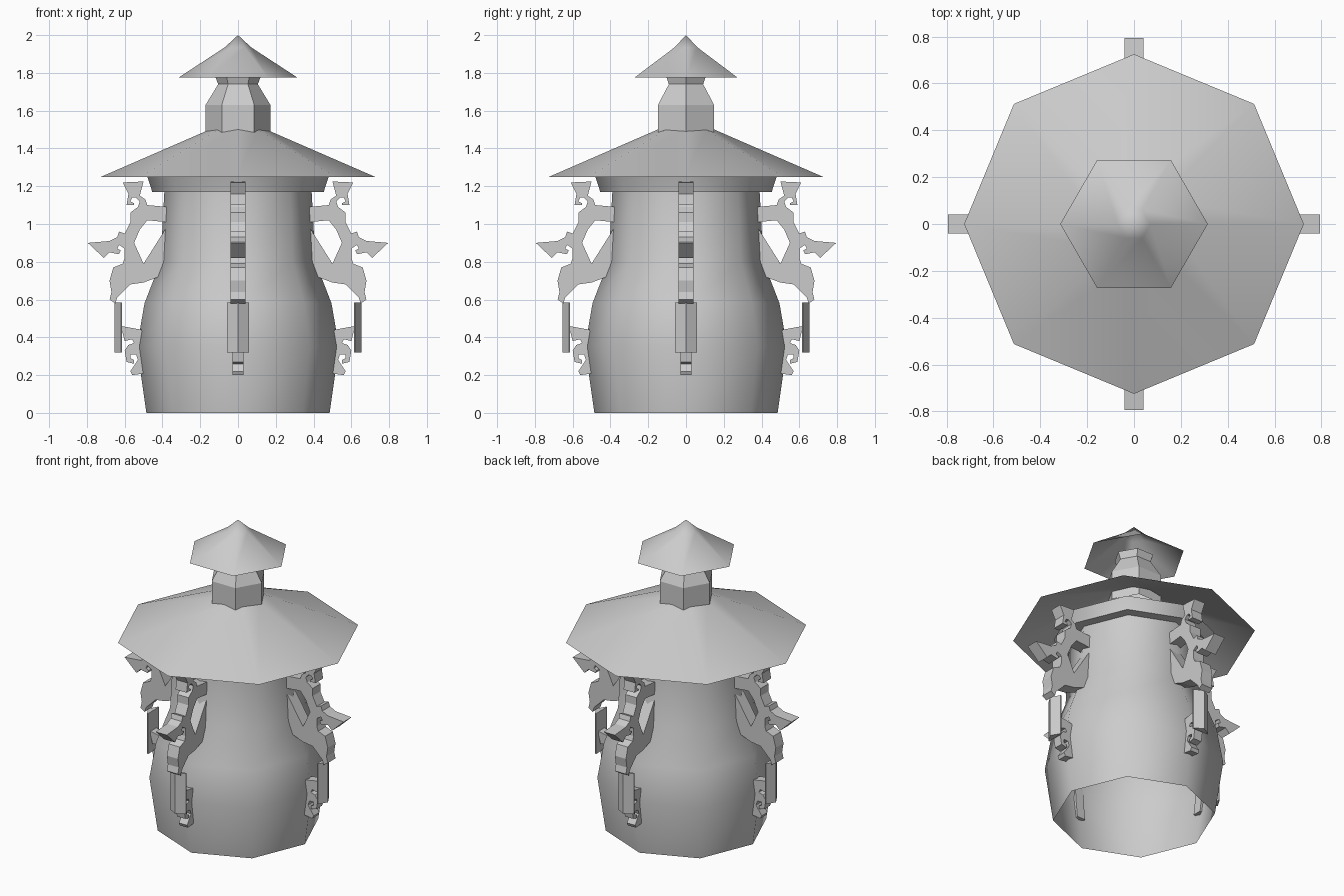
import bpy
import bmesh
import math
from mathutils import Matrix, Vector

default_cube = bpy.data.objects.get("Cube")
if default_cube:
    bpy.data.objects.remove(default_cube, do_unlink=True)

# One plain material for the whole model
GREY = (0.6, 0.6, 0.6, 1.0)
grey = bpy.data.materials.new("plain grey")
grey.use_nodes = True
grey.diffuse_color = GREY
grey.node_tree.nodes["Principled BSDF"].inputs["Base Color"].default_value = GREY


def finish(name, bm, smooth):
    """Turn a bmesh into a named, shaded object."""
    mesh = bpy.data.meshes.new(name)
    for face in bm.faces:
        face.smooth = smooth
    bm.to_mesh(mesh)
    bm.free()
    mesh.materials.append(grey)
    obj = bpy.data.objects.new(name, mesh)
    bpy.context.scene.collection.objects.link(obj)
    return obj


def lathe(name, profile, sides, smooth=True):
    """Revolve (radius, height) points, bottom to top, into an open faceted shell."""
    bm = bmesh.new()
    rings = []
    for radius, height in profile:
        if radius == 0:
            rings.append([bm.verts.new((0, 0, height))] * sides)
            continue
        ring = []
        for i in range(sides):
            angle = math.tau * i / sides
            ring.append(bm.verts.new((radius * math.cos(angle), radius * math.sin(angle), height)))
        rings.append(ring)
    for low, high in zip(rings, rings[1:]):
        for i in range(sides):
            j = (i + 1) % sides
            corners = [low[i], low[j], high[j], high[i]]
            bm.faces.new(list(dict.fromkeys(corners)))
    return finish(name, bm, smooth)


def plate(bm, outline, half_width):
    """Add an upright slab cut to an outline given in hundredths of a unit."""
    verts = [bm.verts.new((x / 100, -half_width, z / 100)) for x, z in outline]
    face = bm.faces.new(verts)
    extruded = bmesh.ops.extrude_face_region(bm, geom=[face])["geom"]
    moved = [item for item in extruded if isinstance(item, bmesh.types.BMVert)]
    bmesh.ops.translate(bm, verts=moved, vec=Vector((0, 2 * half_width, 0)))


def around(name, build):
    """Place one copy of a part on each of the four sides."""
    for turn, side in enumerate(("left", "back", "right", "front")):
        bm = bmesh.new()
        build(bm)
        bmesh.ops.recalc_face_normals(bm, faces=bm.faces)
        bm.transform(Matrix.Rotation(turn * math.pi / 2, 4, "Z"))
        finish(side + "_" + name, bm, False)


# Tower: hollow jar-shaped body, flared collar, wide roof, chimney and cap
lathe("body", [(.485, 0), (.535, .35), (.495, .58), (.41, .8), (.39, 1.17)], 8)
lathe("collar_underside", [(.38, 1.17), (.455, 1.17)], 8)
lathe("collar", [(.455, 1.17), (.46, 1.19), (.48, 1.25)], 8)
lathe("roof", [(.725, 1.25), (.15, 1.5)], 8)
lathe("chimney", [(.172, 1.44), (.172, 1.63), (.105, 1.74), (.122, 1.785)], 6, smooth=False)
lathe("chimney_cap", [(.315, 1.775), (.07, 1.935), (0, 2)], 6)

# Scrolled upper bracket, from the top arm down to the foot and back along the body
scroll = [
    (37, 109), (48, 110), (49, 113), (52, 115), (50, 122.5), (61, 122), (58, 116),
    (59, 110), (55, 110), (55, 111), (57, 112), (56, 114), (54, 114), (52, 112),
    (53, 109), (57, 106), (57, 101), (60, 95), (63, 96), (64, 93), (68, 91),
    (79.5, 90), (71, 82), (68, 85), (63, 84), (62, 86), (64, 87), (63, 89),
    (60, 87), (60, 82), (61, 79), (66, 77), (68, 70), (67, 64), (68, 60),
    (65, 58), (64, 61), (57, 68), (50, 69), (42, 72), (36, 76), (38, 98),
    (50, 79), (55, 90), (52, 97), (48, 102), (38, 101),
]
around("upper_bracket", lambda bm: plate(bm, scroll, .04))

# Small hooked bracket below it
hook = [
    (62, 46), (60, 38), (56, 39), (55, 37), (58, 36), (60, 33), (59, 27), (55, 26),
    (55, 28), (57, 29), (57, 31), (54, 31), (53, 28), (57, 22), (56, 20),
    (49, 21), (50, 30), (51, 44),
]
around("lower_bracket", lambda bm: plate(bm, hook, .03))


def wedge(bm):
    """Hanging plaque with a shallow ridge facing outward."""
    section = [(.613, -.057), (.62, -.057), (.653, 0), (.62, .057), (.613, .057)]
    base = bm.faces.new([bm.verts.new((x, y, .32)) for x, y in section])
    extruded = bmesh.ops.extrude_face_region(bm, geom=[base])["geom"]
    moved = [item for item in extruded if isinstance(item, bmesh.types.BMVert)]
    bmesh.ops.translate(bm, verts=moved, vec=Vector((0, 0, .265)))


around("plaque", wedge)
